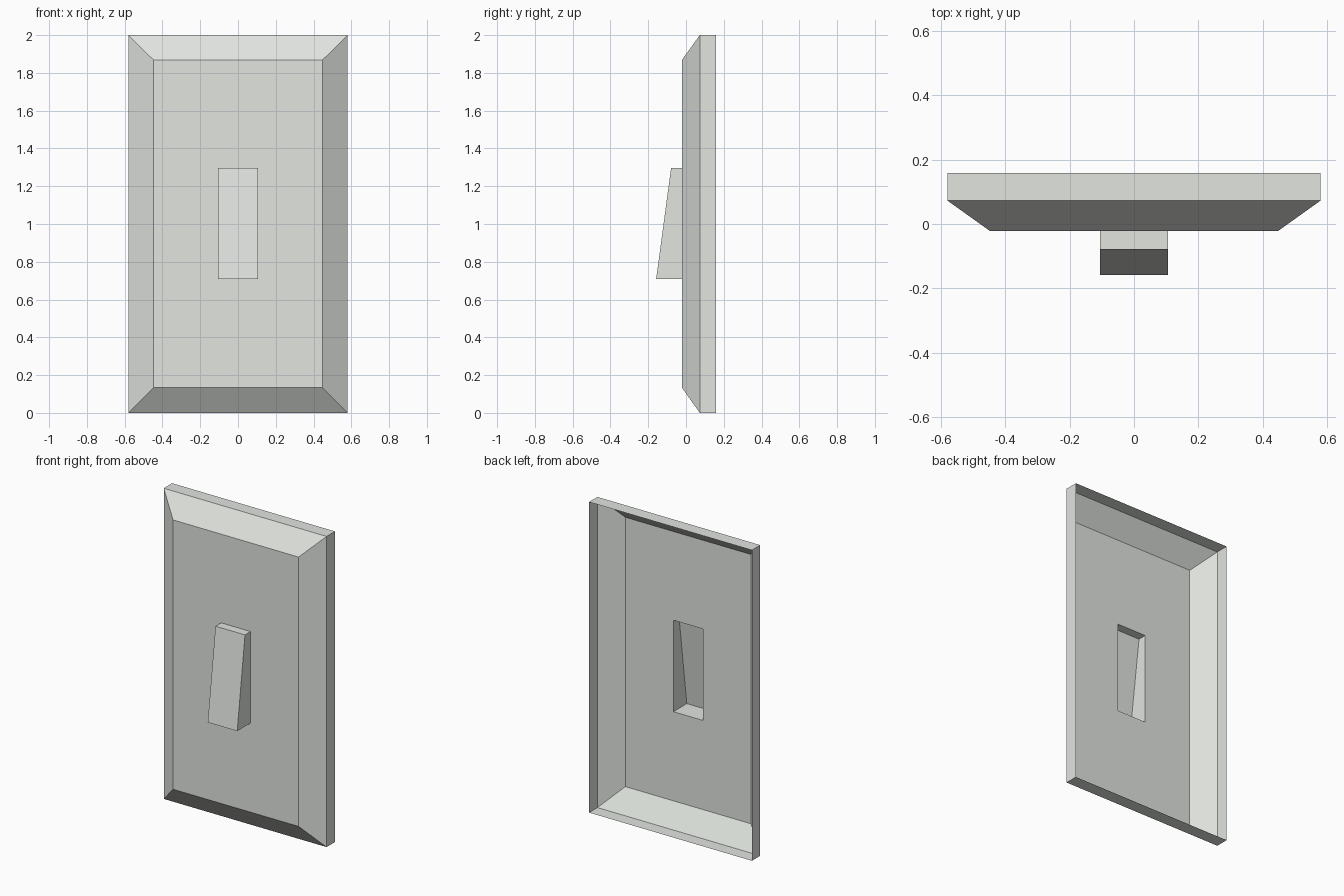
import bpy
import bmesh

if "Cube" in bpy.data.objects:
    bpy.data.objects.remove(bpy.data.objects["Cube"])

# One pale grey plastic
plastic = bpy.data.materials.new("pale_grey_plastic")
plastic.diffuse_color = (0.75, 0.78, 0.74, 1.0)
plastic.use_nodes = True
plastic.node_tree.nodes["Principled BSDF"].inputs["Base Color"].default_value = plastic.diffuse_color


def ring(half_x, z0, z1, y0, y1=None):
    """Rectangle facing the front; y0 at its bottom edge, y1 at its top edge."""
    y1 = y0 if y1 is None else y1
    return [(-half_x, y0, z0), (half_x, y0, z0), (half_x, y1, z1), (-half_x, y1, z1)]


def shell(name, rings, cap):
    """Open-backed shell through rings listed from back to front."""
    bm = bmesh.new()
    loops = [[bm.verts.new(p) for p in r] for r in rings]
    for a, b in zip(loops, loops[1:]):
        for i in range(4):
            j = (i + 1) % 4
            bm.faces.new((a[i], a[j], b[j], b[i]))
    if cap:
        bm.faces.new(loops[-1])
    mesh = bpy.data.meshes.new(name)
    bm.to_mesh(mesh)
    bm.free()
    mesh.materials.append(plastic)
    obj = bpy.data.objects.new(name, mesh)
    bpy.context.collection.objects.link(obj)
    return obj


FRONT = -0.022
opening = ring(0.105, 0.708, 1.297, FRONT)

# Wall plate: straight rim, bevelled border, front face with switch opening
shell("wall_plate", [
    ring(0.58, 0.0, 2.0, 0.158),
    ring(0.58, 0.0, 2.0, 0.073),
    ring(0.447, 0.134, 1.868, FRONT),
    opening,
], cap=False)

# Hollow wedge-shaped switch, deeper at the bottom
shell("switch_toggle", [
    opening,
    ring(0.105, 0.708, 1.297, -0.158, -0.079),
], cap=True)
